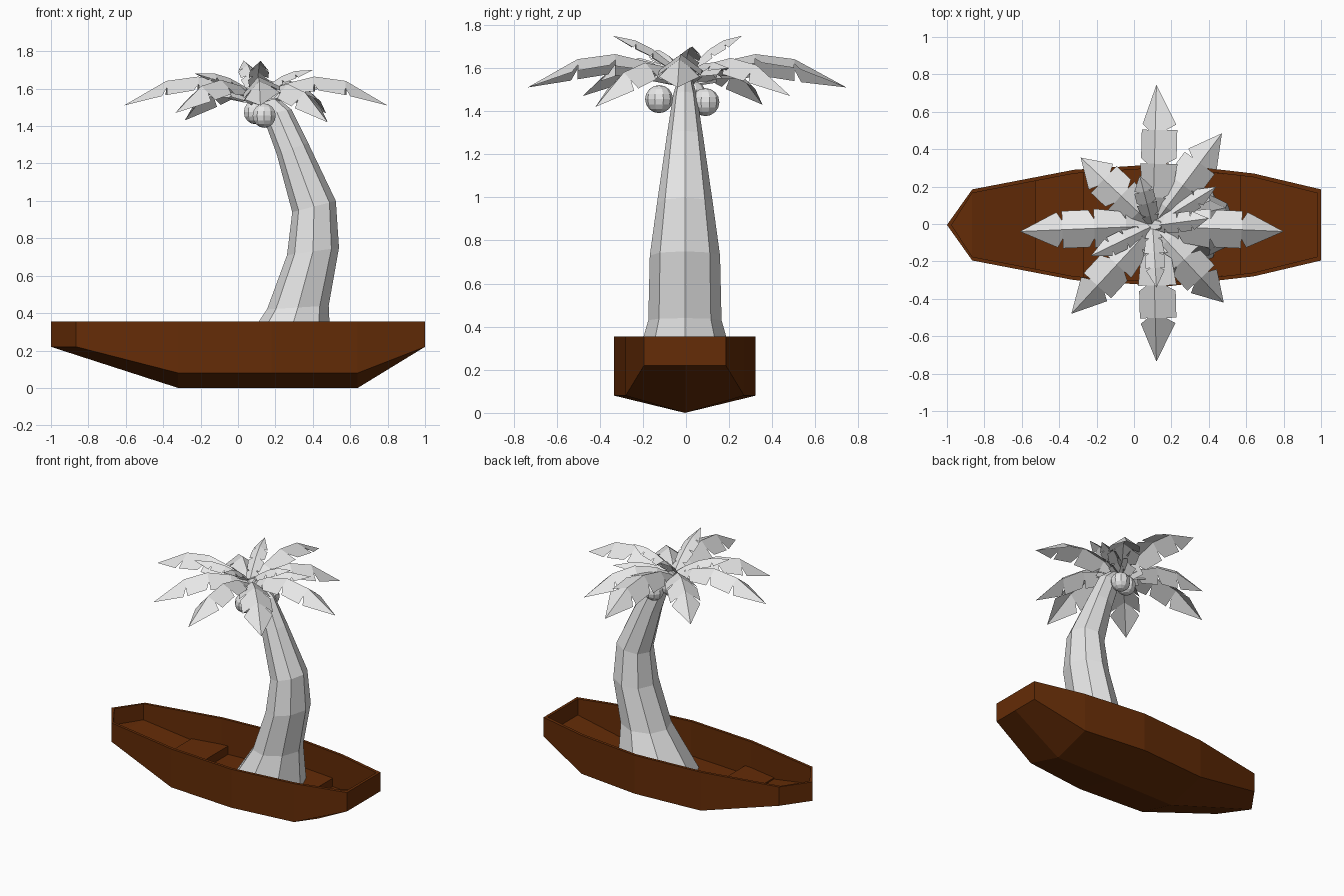
import bpy, bmesh, math
from mathutils import Vector, Matrix

if "Cube" in bpy.data.objects:
    bpy.data.objects.remove(bpy.data.objects["Cube"])

def material(name, rgb):
    m = bpy.data.materials.new(name)
    m.diffuse_color = (*rgb, 1)
    m.use_nodes = True
    m.node_tree.nodes["Principled BSDF"].inputs["Base Color"].default_value = m.diffuse_color
    return m

BROWN = material("dark brown wood", (0.128, 0.025, 0.002))
GREY = material("light grey", (0.8, 0.8, 0.8))
YC = -0.005

def finish(name, bm, mat, normals=True):
    if normals:
        bmesh.ops.remove_doubles(bm, verts=bm.verts, dist=1e-4)
        bmesh.ops.dissolve_degenerate(bm, edges=bm.edges, dist=1e-4)
        bmesh.ops.recalc_face_normals(bm, faces=bm.faces)
    me = bpy.data.meshes.new(name)
    bm.to_mesh(me)
    bm.free()
    me.materials.append(mat)
    ob = bpy.data.objects.new(name, me)
    bpy.context.collection.objects.link(ob)
    return ob

# Hull: stations of x, half width, chine height, keel height, inner floor height
STATIONS = [(-1, 0, .22, .22, .24), (-.865, .19, .22, .176, .24),
            (-.32, .295, .08, 0, .11), (.18, .328, .08, 0, .11),
            (.64, .275, .08, 0, .11), (1, .19, .22, .22, .24), (1, 0, .22, .22, .24)]
TOP = 0.355
bm = bmesh.new()
for s in (1, -1):
    lines = [[], [], [], [], [], []]
    for x, w, chine, keel, floor in STATIONS:
        xi = max(-.975, min(.98, x))
        wi = max(0, w - .02)
        pts = [(x, 0, keel), (x, s*w, chine), (x, s*w, TOP),
               (xi, s*wi, TOP), (xi, s*wi, floor), (xi, 0, floor)]
        for line, p in zip(lines, pts):
            line.append(bm.verts.new((p[0], p[1] + YC, p[2])))
    for a, b in zip(lines, lines[1:]):
        for i in range(len(a) - 1):
            bm.faces.new((a[i], a[i+1], b[i+1], b[i]))
finish("boat_hull", bm, BROWN)

# Seats: low tapered planks (end x, half width and underside height at both ends)
for name, x0, x1, w0, w1, z0, z1 in (("bow_seat", -.53, -.27, .235, .285, .155, .105),
                                     ("stern_seat", .3, .57, .29, .265, .105, .105)):
    bm = bmesh.new()
    bmesh.ops.create_cube(bm, size=1)
    for v in bm.verts:
        x, w, z = (x0, w0, z0) if v.co.x < 0 else (x1, w1, z1)
        v.co = (x, YC + math.copysign(w, v.co.y), .17 if v.co.z > 0 else z)
    finish(name, bm, BROWN)

# Trunk: eight-sided tilted rings (left x, left z, right x, right z, half depth)
RINGS = [(-.05, .115, .50, .115, .26), (.155, .42, .485, .44, .17),
         (.262, .71, .54, .75, .163), (.29, .94, .523, 1.0, .13),
         (.207, 1.25, .375, 1.31, .085), (.13, 1.46, .285, 1.49, .055),
         (.07, 1.56, .15, 1.6, .025)]
bm = bmesh.new()
rows = []
for xl, zl, xr, zr, d in RINGS:
    row = []
    for k in range(8):
        a = math.tau * k / 8
        t = (1 + math.cos(a)) / 2
        row.append(bm.verts.new((xl + (xr-xl)*t, YC + d*math.sin(a), zl + (zr-zl)*t)))
    rows.append(row)
for a, b in zip(rows, rows[1:]):
    for k in range(8):
        bm.faces.new((a[k], a[(k+1) % 8], b[(k+1) % 8], b[k]))
bm.faces.new(rows[0])
bm.faces.new(rows[-1])
finish("palm_trunk", bm, GREY)

# Coconuts
for i, c in enumerate([(.14, -.125, 1.456), (.19, .09, 1.442), (.093, .03, 1.475)]):
    bm = bmesh.new()
    bmesh.ops.create_uvsphere(bm, u_segments=10, v_segments=8, radius=.065)
    bmesh.ops.translate(bm, verts=bm.verts, vec=c)
    finish(f"coconut_{i+1}", bm, GREY)

# Fronds: arched midrib with folded blades, notched at the edges and rolled sideways
def frond(name, base, tip, arch, width, roll):
    base, tip = Vector(base), Vector(tip)
    along = tip - base
    side = Vector((-along.y, along.x, 0)).normalized()
    turn = Matrix.Rotation(math.radians(roll), 3, along.normalized())
    ts = [0, .2, .44, .68, 1]
    ws = [.3, .85, 1.0, .95, 0]
    def rib(t):
        return base + along*t + Vector((0, 0, 4*arch*t*(1-t)))
    bm = bmesh.new()
    for s in (1, -1):
        def edge(t, w):
            return rib(t) + turn @ (side*s - Vector((0, 0, .75))) * (w*width)
        for i in range(4):
            t0, t1 = ts[i], ts[i+1]
            pts = [rib(t0), rib(t1)]
            if i < 3:
                pts += [edge(t1, .5*ws[i+1]), edge(t1, ws[i+1])]
            if i:
                pts += [edge(t0 + .04, ws[i]*.95), edge(t0, .5*ws[i])]
            else:
                pts.append(edge(t0, ws[0]))
            if s > 0:
                pts.reverse()
            bm.faces.new([bm.verts.new(p) for p in pts])
    bmesh.ops.remove_doubles(bm, verts=bm.verts, dist=1e-5)
    finish(name, bm, GREY, normals=False)

OUTER = [(.12, .745, 1.51, -18), (.47, .485, 1.47, 0), (.80, -.04, 1.51, 0),
         (.48, -.42, 1.42, 0), (.12, -.735, 1.51, 12), (-.335, -.48, 1.47, 0),
         (-.61, -.04, 1.51, 0), (-.285, .355, 1.43, 0)]
for i, (x, y, z, roll) in enumerate(OUTER):
    frond(f"outer_frond_{i+1}", (.1, -.01, 1.54), (x, y, z), .14, .105, roll)
INNER = [(.03, .26, 1.75), (.40, .03, 1.70), (.12, -.34, 1.75), (-.23, -.17, 1.68),
         (.44, .20, 1.60)]
for i, tip in enumerate(INNER):
    frond(f"inner_frond_{i+1}", (.1, -.01, 1.56), tip, .045, .055, 0)
